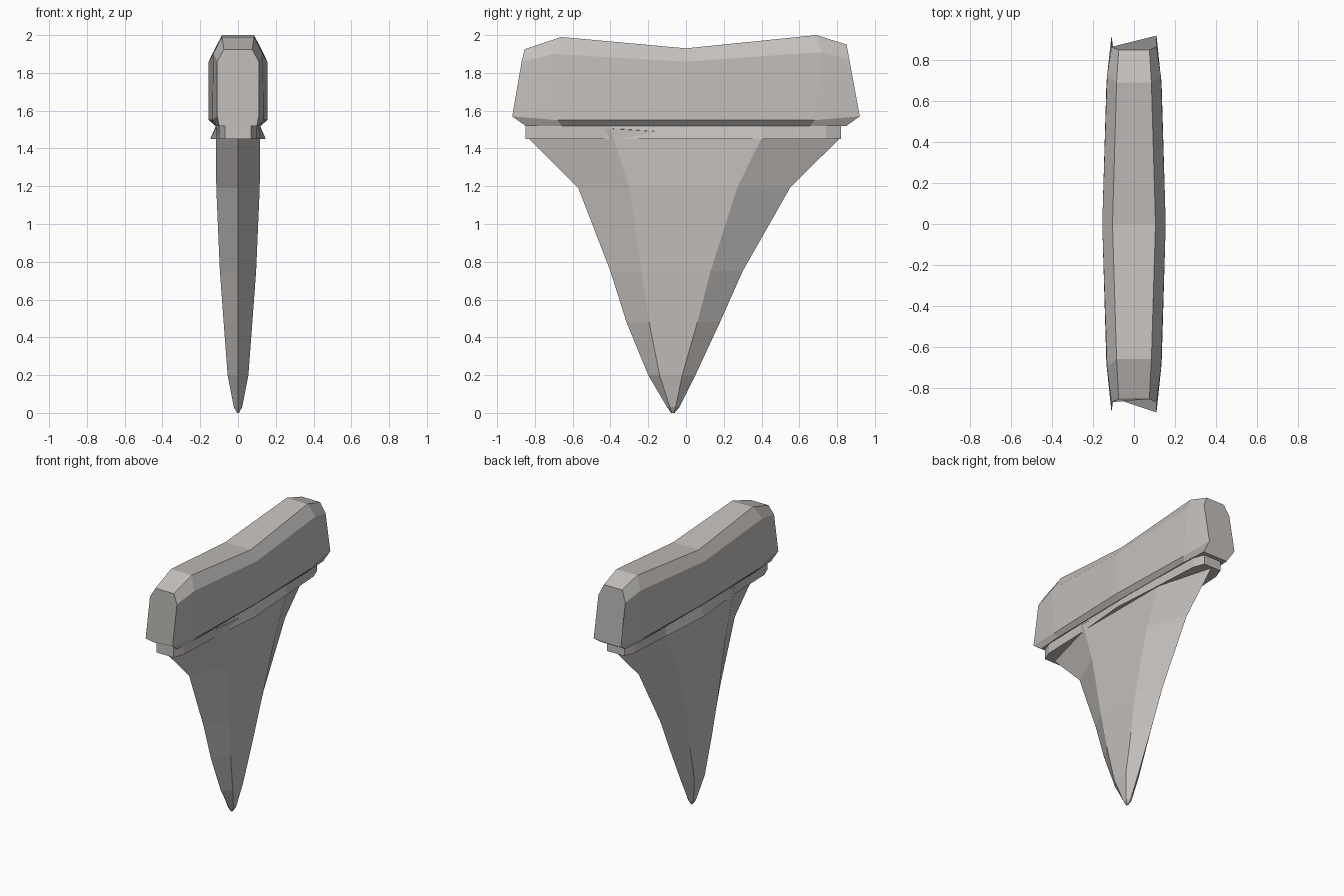
import bpy, bmesh

grey = bpy.data.materials.new("warm grey")
grey.diffuse_color = (0.55, 0.525, 0.505, 1)


def loft(name, halves):
    """Skin closed rings; each is given as its +x half and mirrored in x."""
    bm = bmesh.new()
    rings = []
    for half in halves:
        pts = list(half) + [(-x, y, z) for x, y, z in reversed(half)]
        rings.append([bm.verts.new(p) for p in pts])
    n = len(rings[0])
    for a, b in zip(rings, rings[1:]):
        for i in range(n):
            j = (i + 1) % n
            bm.faces.new((a[i], a[j], b[j], b[i]))
    bm.faces.new(rings[0])
    bm.faces.new(rings[-1])
    bmesh.ops.remove_doubles(bm, verts=bm.verts, dist=0.0005)
    bmesh.ops.recalc_face_normals(bm, faces=bm.faces)
    mesh = bpy.data.meshes.new(name)
    bm.to_mesh(mesh)
    bm.free()
    mesh.materials.append(grey)
    obj = bpy.data.objects.new(name, mesh)
    bpy.context.collection.objects.link(obj)
    return obj


# Root: chamfered sections along y (bottom, lower side, upper side, top)
loft("root", [
    [(0.10, -0.85, 1.52), (0.11, -0.92, 1.57), (0.11, -0.87, 1.86), (0.075, -0.855, 1.925)],
    [(0.112, -0.66, 1.52), (0.135, -0.68, 1.55), (0.132, -0.70, 1.90), (0.085, -0.66, 1.99)],
    [(0.12, 0, 1.52), (0.155, 0, 1.55), (0.155, 0, 1.86), (0.105, 0, 1.93)],
    [(0.112, 0.66, 1.52), (0.135, 0.68, 1.55), (0.132, 0.72, 1.91), (0.085, 0.69, 2.0)],
    [(0.10, 0.85, 1.52), (0.11, 0.92, 1.57), (0.11, 0.865, 1.87), (0.075, 0.85, 1.95)],
])

# Neck band: (y, half width at bottom, half width at top), flared in the middle
band = [(-0.85, 0.07, 0.07), (-0.77, 0.10, 0.10), (-0.4, 0.112, 0.11), (0, 0.147, 0.115),
        (0.4, 0.12, 0.11), (0.74, 0.10, 0.10), (0.82, 0.07, 0.07)]
loft("neck_band", [[(b, y, 1.45), (t, y, 1.525)] for y, b, t in band])

# Blade: six-sided rings (z, half thickness, front edge, two ridges, back edge)
blade = [(1.19, 0.115, -0.57, -0.30, 0.27, 0.55),
         (0.75, 0.096, -0.40, -0.235, 0.13, 0.30),
         (0.48, 0.076, -0.315, -0.195, 0.06, 0.18),
         (0.20, 0.055, -0.20, -0.14, -0.02, 0.05),
         (0.03, 0.022, -0.10, -0.085, -0.055, -0.035),
         (0.0, 0.005, -0.08, -0.075, -0.065, -0.06)]
top = [(0, -0.835, 1.455), (0.117, -0.4, 1.505), (0.115, 0.4, 1.455), (0, 0.815, 1.455)]
loft("blade", [top] + [[(0, a, z), (x, b, z), (x, c, z), (0, d, z)]
                       for z, x, a, b, c, d in blade])
